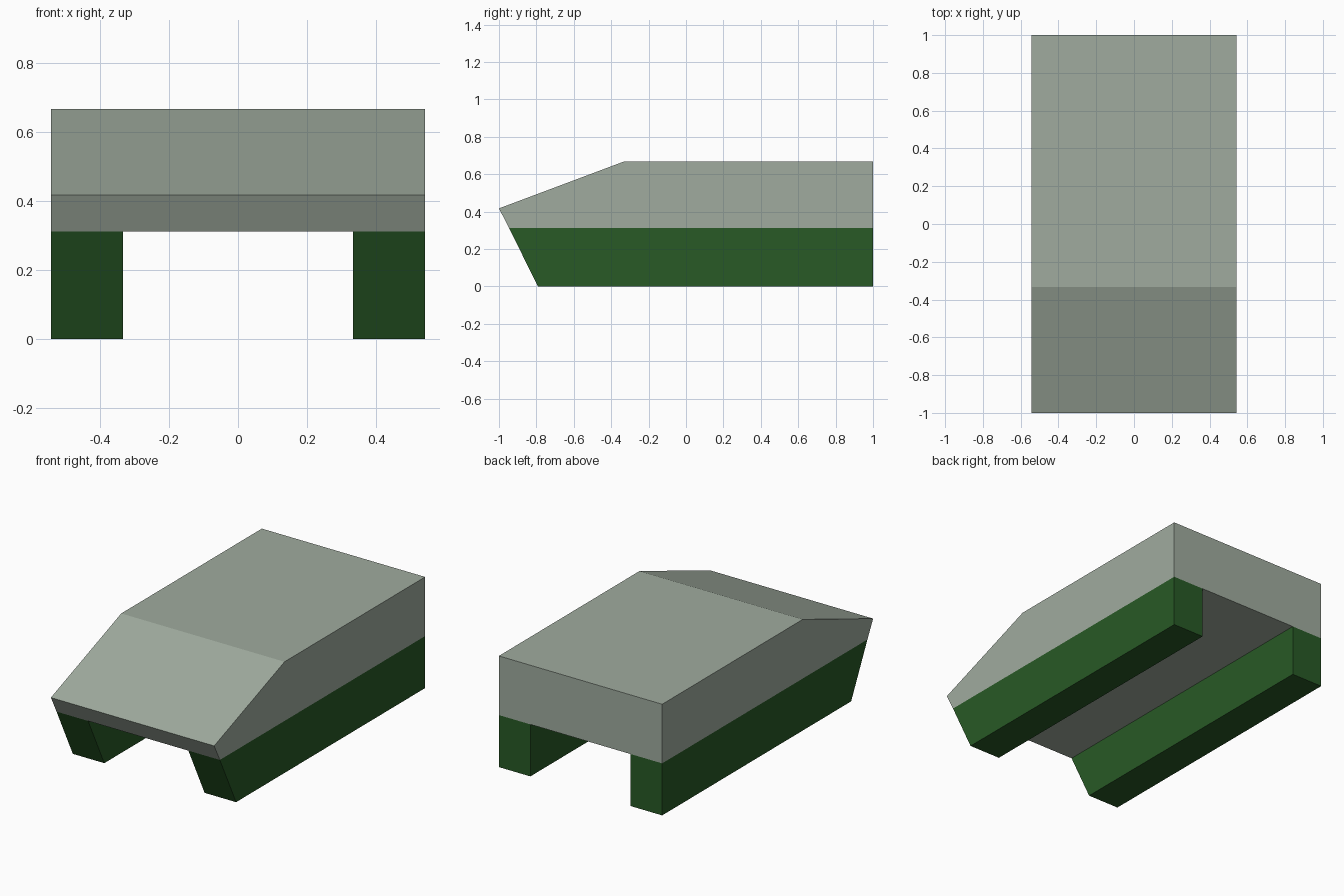
import bpy
import bmesh

if "Cube" in bpy.data.objects:
    bpy.data.objects.remove(bpy.data.objects["Cube"])


def material(name, rgb):
    mat = bpy.data.materials.new(name)
    mat.diffuse_color = (*rgb, 1.0)
    mat.use_nodes = True
    mat.node_tree.nodes["Principled BSDF"].inputs["Base Color"].default_value = mat.diffuse_color
    return mat


def extrude_profile(name, profile, x0, x1, mat):
    """Extrude a (y, z) side profile from x0 to x1."""
    bm = bmesh.new()
    face = bm.faces.new([bm.verts.new((x0, y, z)) for y, z in profile])
    out = bmesh.ops.extrude_face_region(bm, geom=[face])
    verts = [v for v in out["geom"] if isinstance(v, bmesh.types.BMVert)]
    bmesh.ops.translate(bm, vec=(x1 - x0, 0, 0), verts=verts)
    bmesh.ops.recalc_face_normals(bm, faces=bm.faces)
    mesh = bpy.data.meshes.new(name)
    bm.to_mesh(mesh)
    bm.free()
    mesh.materials.append(mat)
    obj = bpy.data.objects.new(name, mesh)
    bpy.context.collection.objects.link(obj)
    return obj


grey = material("grey green", (0.35, 0.41, 0.345))
green = material("dark green", (0.021, 0.10, 0.019))

HALF_WIDTH, INNER = 0.542, 0.333
SEAM_Y, SEAM_Z = -0.946, 0.312

# Upper hull with sloped nose
extrude_profile("hull", [(SEAM_Y, SEAM_Z), (1, SEAM_Z), (1, 0.667),
                         (-0.333, 0.667), (-1, 0.417)],
                -HALF_WIDTH, HALF_WIDTH, grey)

# Side skids, continuing the slanted front of the hull
skid = [(-0.792, 0), (1, 0), (1, SEAM_Z), (SEAM_Y, SEAM_Z)]
for side, s in (("left", -1), ("right", 1)):
    extrude_profile(side + "_skid", skid, s * INNER, s * HALF_WIDTH, green)
